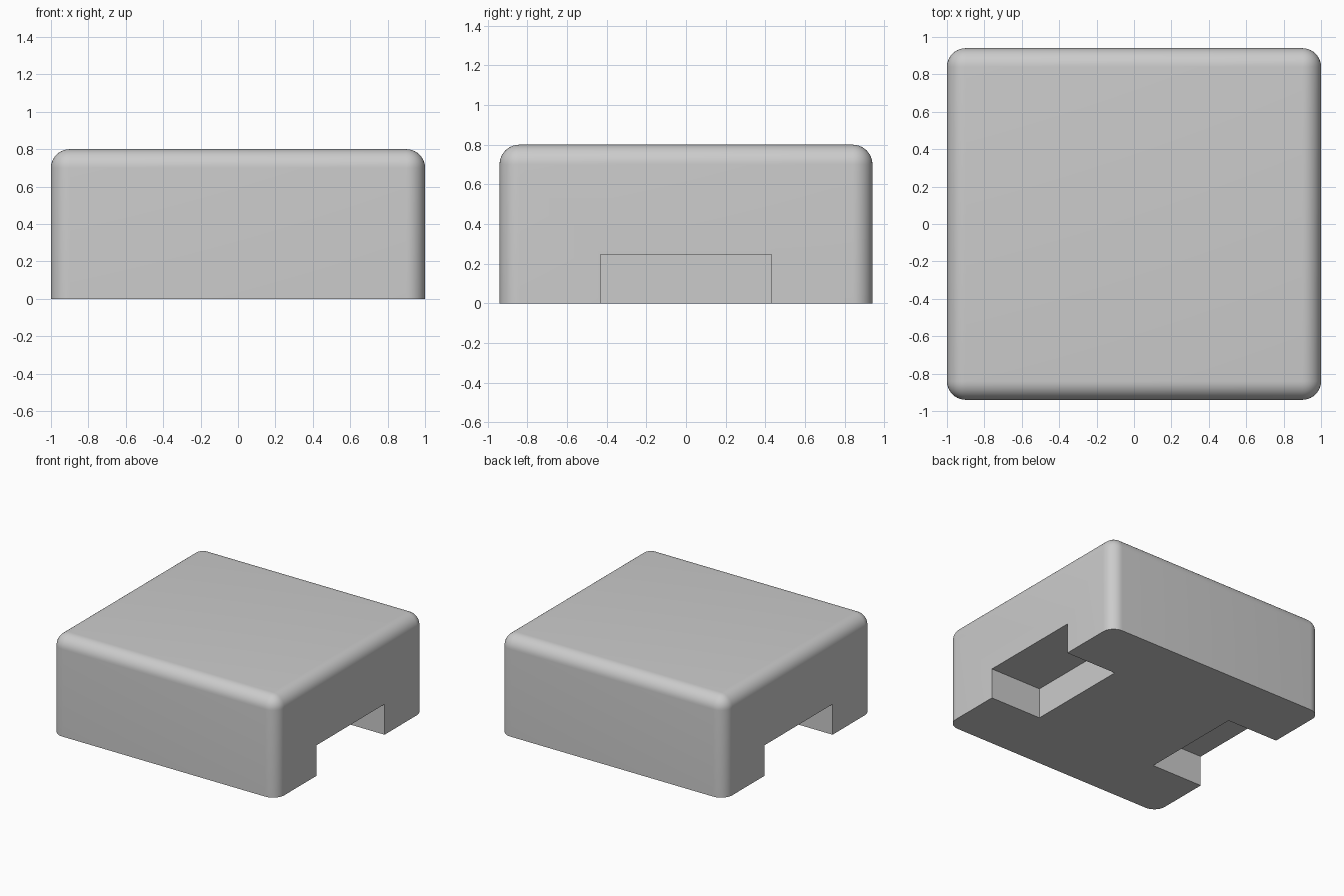
import bpy
import bmesh
from mathutils import Matrix, Vector

if "Cube" in bpy.data.objects:
    bpy.data.objects.remove(bpy.data.objects["Cube"], do_unlink=True)

WIDTH, DEPTH, HEIGHT = 2.0, 1.88, 0.8
RADIUS = 0.1
NOTCH_DEPTH, NOTCH_WIDTH, NOTCH_HEIGHT = 0.455, 0.86, 0.245

# Material
grey = bpy.data.materials.new("light_grey")
grey.use_nodes = True
colour = (0.6, 0.6, 0.6, 1)
grey.diffuse_color = colour
grey.node_tree.nodes["Principled BSDF"].inputs["Base Color"].default_value = colour


def box(name, size, centre, radius=0):
    """Box, optionally with every edge rounded except those of its base."""
    bm = bmesh.new()
    matrix = Matrix.Translation(centre) @ Matrix.Diagonal((*size, 1))
    bmesh.ops.create_cube(bm, size=1, matrix=matrix)
    if radius:
        edges = [e for e in bm.edges if max(v.co.z for v in e.verts) > centre[2]]
        bmesh.ops.bevel(bm, geom=edges, offset=radius, segments=10,
                        profile=0.5, affect='EDGES')
    mesh = bpy.data.meshes.new(name)
    bm.to_mesh(mesh)
    bm.free()
    mesh.materials.append(grey)
    obj = bpy.data.objects.new(name, mesh)
    bpy.context.collection.objects.link(obj)
    return obj


# Cap body, rounded on top and at the upright corners
body = box("cap_body", (WIDTH, DEPTH, HEIGHT), Vector((0, 0, HEIGHT / 2)), RADIUS)
bpy.context.view_layer.objects.active = body
body.select_set(True)

# Notch under each side, open at the base and outwards
for side in (-1, 1):
    cutter = box("notch_cutter",
                 (NOTCH_DEPTH * 2, NOTCH_WIDTH, NOTCH_HEIGHT * 2),
                 Vector((side * WIDTH / 2, 0, 0)))
    cutter.hide_render = True
    cut = body.modifiers.new("notch", 'BOOLEAN')
    cut.operation = 'DIFFERENCE'
    cut.solver = 'EXACT'
    cut.object = cutter
    bpy.ops.object.modifier_apply(modifier=cut.name)
    bpy.data.objects.remove(cutter, do_unlink=True)

bpy.ops.object.shade_smooth_by_angle()
